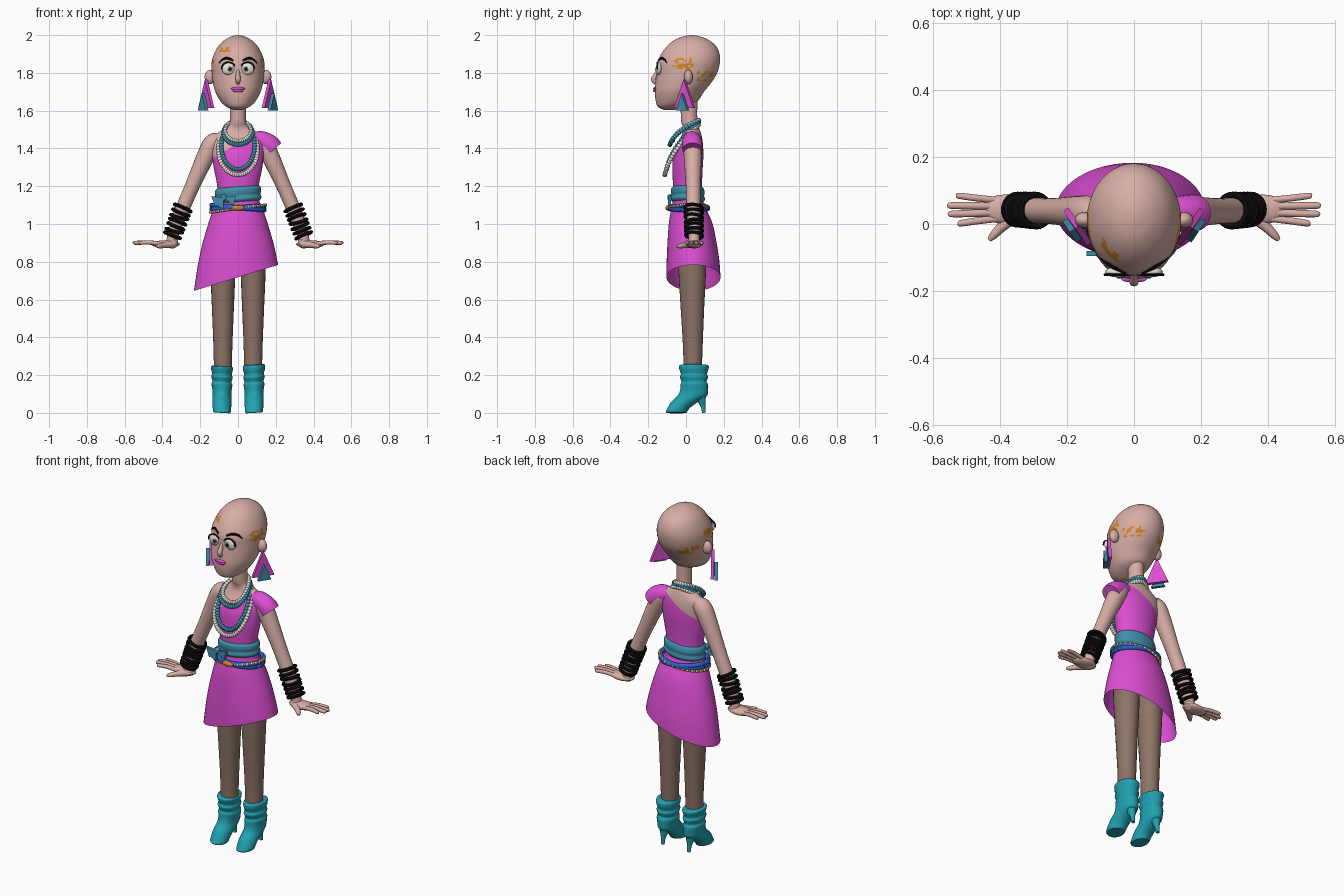
import bpy, bmesh, math, random
from mathutils import Vector, Matrix, noise
from mathutils.bvhtree import BVHTree

random.seed(4)
if "Cube" in bpy.data.objects:
    bpy.data.objects.remove(bpy.data.objects["Cube"])


def material(name, *rgb):
    col = [(c / 255) ** 2.2 for c in rgb] + [1]
    m = bpy.data.materials.new(name)
    m.use_nodes = True
    m.diffuse_color = col
    m.node_tree.nodes["Principled BSDF"].inputs["Base Color"].default_value = col
    return m


SKIN = material("skin", 214, 172, 164)
TIGHTS = material("brown tights", 140, 115, 102)
PINK = material("magenta cloth", 220, 80, 210)
BOOT = material("turquoise leather", 38, 160, 175)
TEAL = material("dusty teal", 66, 142, 168)
BLUE = material("belt blue", 50, 98, 205)
CREAM = material("ivory", 236, 230, 220)
BLACK = material("black", 24, 22, 24)
ORANGE = material("orange", 208, 132, 42)
IRIS = material("grey green", 95, 125, 110)


def finish(name, bm, *mats):
    me = bpy.data.meshes.new(name)
    bmesh.ops.recalc_face_normals(bm, faces=bm.faces)
    bm.to_mesh(me)
    bm.free()
    ob = bpy.data.objects.new(name, me)
    bpy.context.collection.objects.link(ob)
    for m in mats:
        me.materials.append(m)
    bpy.ops.object.select_all(action='DESELECT')
    ob.select_set(True)
    bpy.context.view_layer.objects.active = ob
    bpy.ops.object.shade_smooth_by_angle(angle=math.radians(40))
    return ob


def spline(pts, sub):
    # Catmull-Rom through points of any dimension
    p = [Vector(q) for q in pts]
    p = [p[0] * 2 - p[1]] + p + [p[-1] * 2 - p[-2]]
    out = []
    for a, b, c, d in zip(p, p[1:], p[2:], p[3:]):
        for i in range(sub):
            t = i / sub
            out.append((b * 2 + (c - a) * t + (a * 2 - b * 5 + c * 4 - d) * t * t
                        + (b * 3 - a - c * 3 + d) * t ** 3) / 2)
    return out + [p[-2]]


def skin_rings(bm, rings, caps=True):
    vs = [[bm.verts.new(co) for co in r] for r in rings]
    n = len(vs[0])
    for a, b in zip(vs, vs[1:]):
        for i in range(n):
            bm.faces.new((a[i], a[(i + 1) % n], b[(i + 1) % n], b[i]))
    if caps:
        bm.faces.new(vs[0])
        bm.faces.new(vs[-1])


def loft(rings, n=32, sub=4, caps=True, tilt=0, cx=0):
    # rings: (z, centre y, radius x, radius y)
    bm = bmesh.new()
    ang = [math.tau * i / n for i in range(n)]
    skin_rings(bm, [[(cx + rx * math.cos(a), cy + ry * math.sin(a), z + tilt * rx * math.cos(a))
                     for a in ang] for z, cy, rx, ry in spline(rings, sub)], caps)
    return bm


def tube(bm, pts, n=12, sub=4):
    # pts: (x, y, z, radius)
    p = spline(pts, sub)
    rings = []
    for i, q in enumerate(p):
        t = (p[min(i + 1, len(p) - 1)] - p[max(i - 1, 0)]).to_3d().normalized()
        u = t.cross(Vector((0, 1, 0) if abs(t.y) < .9 else (0, 0, 1))).normalized()
        v = t.cross(u)
        rings.append([q.to_3d() + (u * math.cos(k * math.tau / n) + v * math.sin(k * math.tau / n)) * q.w
                      for k in range(n)])
    skin_rings(bm, rings)
    return bm


def ball(bm, co, size, segs=20):
    mat = Matrix.Translation(co) @ Matrix.Diagonal((*size, 1))
    bmesh.ops.create_uvsphere(bm, u_segments=segs, v_segments=segs // 2, radius=1, matrix=mat)
    return bm


def triangle(bm, w, h, t, matrix):
    # prism with its tip at the local origin, hanging down local z
    skin_rings(bm, [[matrix @ Vector(c) for c in ((0, y, 0), (-w / 2, y, -h), (w / 2, y, -h))]
                    for y in (-t / 2, t / 2)])
    return bm


def cut(bm, co, no, clear=False):
    bmesh.ops.bisect_plane(bm, geom=bm.verts[:] + bm.edges[:] + bm.faces[:],
                           plane_co=co, plane_no=no, clear_inner=clear)


# Head with ragged painted patches
bm = loft([(1.603, -.09, .02, .025), (1.62, -.078, .06, .07), (1.65, -.05, .093, .11),
           (1.70, -.035, .12, .13), (1.75, -.013, .133, .148), (1.80, .005, .139, .16),
           (1.86, .015, .139, .165), (1.91, .025, .122, .15), (1.95, .03, .097, .122),
           (1.98, .03, .062, .08), (1.995, .03, .028, .036), (2, .03, .004, .005)], 72, 6)
for f in bm.faces:
    c = f.calc_center_median()
    inside = (abs(c.y + .015) < .05 and abs(c.z - 1.845) < .032 or
              abs(c.y - .105) < .05 and abs(c.z - 1.785) < .025) and abs(c.x) > .05
    brow = abs(c.x + .07) < .027 and abs(c.z - 1.925) < .014 and c.y < 0
    f.material_index = int((inside or brow) and noise.noise(c * 45) > -.08)
tree = BVHTree.FromBMesh(bm)
finish("head", bm, SKIN, ORANGE)


def on_face(x, z, lift=0):
    return tree.ray_cast(Vector((x, -1, z)), Vector((0, 1, 0)))[0].y - lift


# Face features
bm = tube(bmesh.new(), [(0, -.145, 1.82, .007), (0, -.163, 1.785, .012), (0, -.172, 1.765, .014),
                        (0, -.158, 1.745, .01)])
finish("nose", bm, SKIN)
lips = bmesh.new()
ball(lips, (0, on_face(0, 1.717), 1.717), (.038, .01, .008))
ball(lips, (0, on_face(0, 1.706), 1.706), (.03, .01, .008))
finish("lips", lips, PINK)
for s, side in ((1, "left"), (-1, "right")):
    y = on_face(.05, 1.822)
    finish(side + "_eye", ball(bmesh.new(), (s * .05, y, 1.822), (.036, .016, .033)), CREAM)
    finish(side + "_iris", ball(bmesh.new(), (s * .042, y - .014, 1.82), (.014, .004, .014)), IRIS)
    finish(side + "_pupil", ball(bmesh.new(), (s * .042, y - .017, 1.82), (.008, .003, .008)), BLACK)
    lines = bmesh.new()
    tube(lines, [(s * (.05 + .037 * math.cos(a)), y - .008, 1.822 + .034 * math.sin(a), .004)
                 for a in (-.1, .5, 1.1, 1.6, 2.2, 2.7)], 8)
    tube(lines, [(s * x, on_face(s * x, z), z, r) for x, z, r in
                 ((.1, 1.853, .003), (.08, 1.872, .006), (.055, 1.877, .007), (.025, 1.865, .005))], 8)
    finish(side + "_brow_and_lashes", lines, BLACK)
    finish(side + "_ear", ball(bmesh.new(), (s * .148, .012, 1.778), (.029, .024, .038)), SKIN)

    # Earrings: a large plate with a small one before it
    out = Vector((s * .83, -.55, 0))
    turn = Matrix.Rotation(s * math.radians(56), 4, 'Z')
    hang = Vector((s * .168, -.008, 1.765))
    finish(side + "_earring", triangle(bmesh.new(), .125, .15, .018, Matrix.Translation(hang) @ turn), PINK)
    hang = hang + out * .02 - Vector((0, 0, .075))
    finish(side + "_earring_drop", triangle(bmesh.new(), .075, .09, .018, Matrix.Translation(hang) @ turn), TEAL)

# Torso: one-shouldered bodice, bare skin above the slanted neckline
bm = loft([(1.06, .015, .125, .09), (1.13, .01, .113, .08), (1.2, .008, .11, .077),
           (1.29, .008, .127, .08), (1.36, .012, .137, .08), (1.42, .02, .145, .07),
           (1.46, .028, .135, .056), (1.49, .03, .095, .046), (1.515, .025, .055, .042),
           (1.55, .017, .042, .043), (1.67, .015, .042, .045)], 40, 4)
neckline = Vector((-.13, 0, 1.35)), Vector((-.6, 0, 1))
cut(bm, *neckline)
for f in bm.faces:
    f.material_index = int((f.calc_center_median() - neckline[0]).dot(neckline[1]) < 0)
finish("torso", bm, SKIN, PINK)
finish("shoulder_sleeve", tube(bmesh.new(), [(.085, .032, 1.45, .04), (.125, .032, 1.442, .05),
                                             (.165, .033, 1.42, .054), (.188, .034, 1.395, .053)], 24), PINK)

# Skirt with slanted hem
bm = loft([(1.11, .013, .12, .085), (1.07, .016, .135, .096), (1.0, .025, .158, .116),
           (.9, .032, .187, .13), (.78, .038, .213, .141), (.6, .042, .24, .145)], 48, 4, caps=False)
cut(bm, (0, 0, .718), (-.308, 0, 1), clear=True)
finish("skirt", bm, PINK)

# Sash, bow and belts
finish("sash", loft([(1.115, .012, .112, .08), (1.13, .01, .124, .09), (1.15, .01, .119, .086),
                     (1.165, .01, .123, .089), (1.185, .008, .12, .087), (1.198, .008, .108, .077)],
                    40, 4, tilt=.08), TEAL)
bow = ball(bmesh.new(), (-.075, -.085, 1.14), (.016, .014, .018))
for ang, w, h in ((70, .06, .06), (-75, .055, .06), (25, .045, .055)):
    triangle(bow, w, h, .016, Matrix.Translation((-.075, -.088, 1.14)) @ Matrix.Rotation(math.radians(ang), 4, 'Y'))
finish("sash_bow", bow, TEAL)
for i, tilt in enumerate((.05, -.09)):
    ring = [(.139 * math.cos(a), .014 + .1 * math.sin(a), 1.087 + tilt * .139 * math.cos(a), .013)
            for a in (math.tau * k / 32 for k in range(33))]
    finish("blue_belt_%d" % (i + 1), tube(bmesh.new(), ring, 10, 1), BLUE)


def strand(name, count, path, r, mats):
    bm = bmesh.new()
    for i in range(count):
        old = set(bm.faces)
        ball(bm, path(math.tau * i / count), (r, r, r), 10)
        for f in set(bm.faces) - old:
            f.material_index = i % len(mats)
    finish(name, bm, *mats)


strand("beaded_belt", 64, lambda a: (.146 * math.cos(a), .014 + .107 * math.sin(a), 1.082 + .02 * math.cos(a)),
       .0075, [CREAM, ORANGE])
finish("buckle", ball(bmesh.new(), (0, -.096, 1.085), (.034, .012, .014)), ORANGE)


# Bead necklaces hanging in tilted loops
def loop(rx, top, low, front):
    return lambda a: (rx * math.sin(a), (.068 + front) / 2 + (.068 - front) / 2 * math.cos(a)
                      - .03 * math.sin(a) ** 2, (top + low) / 2 + (top - low) / 2 * math.cos(a))


strand("ivory_necklace", 58, loop(.104, 1.525, 1.26, -.112), .0125, [CREAM])
strand("long_teal_necklace", 52, loop(.088, 1.54, 1.29, -.102), .0125, [TEAL])
strand("short_teal_necklace", 40, loop(.077, 1.545, 1.42, -.085), .0125, [TEAL])
strand("short_ivory_necklace", 38, loop(.068, 1.55, 1.44, -.07), .0115, [CREAM])

for s, side in ((1, "left"), (-1, "right")):
    # Arm and hand
    bm = tube(bmesh.new(), [(s * x, y, z, r) for x, y, z, r in (
        (.10, .033, 1.445, .04), (.135, .034, 1.425, .05), (.175, .036, 1.35, .047), (.242, .038, 1.2, .039),
        (.302, .04, 1.06, .037), (.338, .043, .96, .031), (.352, .043, .905, .028))], 20)
    finish(side + "_arm", bm, SKIN)
    hand = ball(bmesh.new(), (s * .383, .044, .893), (.075, .044, .021))
    ball(hand, (s * .348, .043, .9), (.032, .033, .03))
    for y0, x1, y1, r in ((.071, .53, .084, .0105), (.053, .553, .055, .0115),
                          (.034, .55, .03, .0115), (.016, .525, .002, .011)):
        tube(hand, [(s * .41, y0, .895, r), (s * .47, (y0 + y1) / 2, .902, r),
                    (s * (x1 - .008), y1, .9, r * .9), (s * x1, y1, .899, r * .4)], 10)
    tube(hand, [(s * .35, .025, .893, .02), (s * .39, -.005, .888, .016),
                (s * .42, -.035, .883, .012), (s * .432, -.048, .882, .006)], 10)
    finish(side + "_hand", hand, SKIN)

    # Stack of bangles
    for i in range(7):
        t = i / 6
        bpy.ops.mesh.primitive_torus_add(
            major_segments=28, minor_segments=8, major_radius=.047 - .003 * t, minor_radius=.0095,
            location=(s * (.293 + .054 * t), .04 + .003 * t, 1.085 - .145 * t),
            rotation=(random.uniform(-.12, .12), -s * .34 + random.uniform(-.1, .1), 0))
        ob = bpy.context.object
        ob.name = "%s_bangle_%d" % (side, i + 1)
        ob.data.materials.append(BLACK)
        bpy.ops.object.shade_smooth_by_angle()

    # Leg, slouched boot and stiletto heel
    finish(side + "_leg", loft([(.2, .035, .047, .048), (.35, .036, .05, .052), (.55, .034, .058, .062),
                                (.75, .033, .066, .073), (.95, .03, .068, .078)], 24, cx=s * .08), TIGHTS)
    k = .008 * (s + 1) / 2
    finish(side + "_boot", loft([(0, -.05, .042, .053), (.008, -.05, .047, .057), (.03, -.035, .049, .06),
                                 (.06, -.005, .05, .072), (.09, .033, .05, .078), (.12, .043, .051, .074),
                                 (.15, .044, .055, .073), (.165, .043, .05, .066), (.19, .042, .057, .075),
                                 (.205, .042, .052, .069), (.23, .042, .058, .077), (.243 + k, .042, .058, .077),
                                 (.247 + k, .04, .05, .062)], 32, 4, tilt=.06 * s, cx=s * .085), BOOT)
    finish(side + "_heel", tube(bmesh.new(), [(s * .085, .072, .11, .036), (s * .085, .08, .075, .026),
                                              (s * .085, .09, .035, .013), (s * .085, .095, 0, .01)], 14), BOOT)
